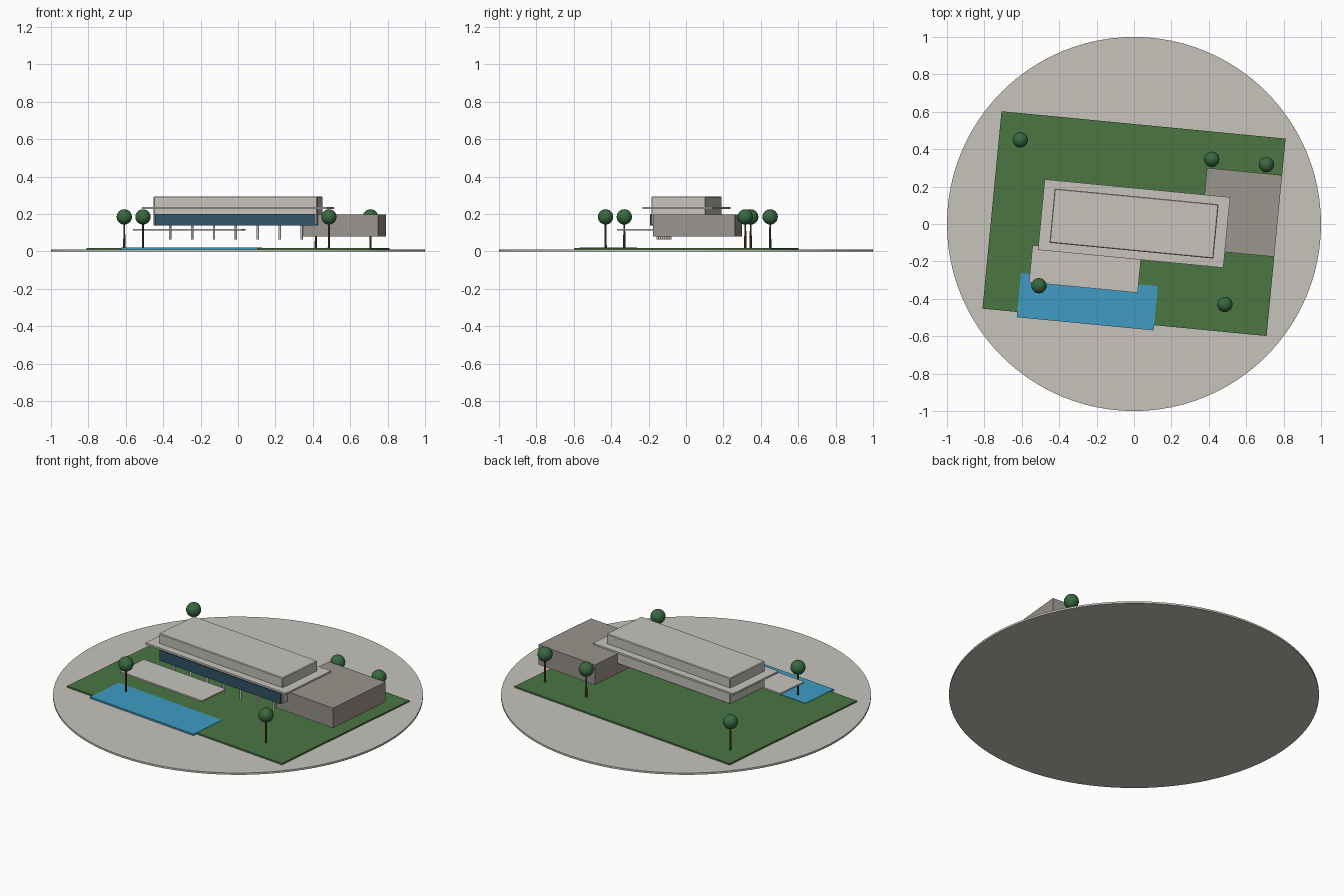
import bpy, math
from mathutils import Matrix

if "Cube" in bpy.data.objects:
    bpy.data.objects.remove(bpy.data.objects["Cube"])

TURN = Matrix.Rotation(math.radians(-5.5), 4, 'Z')  # house and lot are slightly turned


def material(name, rgb):
    m = bpy.data.materials.new(name)
    m.diffuse_color = (*rgb, 1)
    m.use_nodes = True
    m.node_tree.nodes["Principled BSDF"].inputs["Base Color"].default_value = m.diffuse_color
    return m


STONE = material("pale_stone", (0.57, 0.55, 0.50))
WALL = material("warm_grey", (0.32, 0.30, 0.27))
GRASS = material("grass", (0.07, 0.18, 0.055))
WATER = material("water", (0.05, 0.33, 0.55))
GLASS = material("dark_glass", (0.03, 0.09, 0.14))
BARK = material("bark", (0.11, 0.06, 0.035))
LEAF = material("leaves", (0.04, 0.14, 0.05))


def finish(name, mat):
    ob = bpy.context.object
    ob.name = name
    ob.data.materials.append(mat)
    return ob


def box(name, x, y, z, mat):
    """Box from (min, max) ranges in the turned house frame."""
    bpy.ops.mesh.primitive_cube_add(size=1)
    ob = finish(name, mat)
    mid = [sum(r) / 2 for r in (x, y, z)]
    size = [r[1] - r[0] for r in (x, y, z)]
    ob.data.transform(Matrix.Diagonal((*size, 1)))
    ob.matrix_world = TURN @ Matrix.Translation(mid)
    return ob


def rod(name, loc, z0, z1, r0, r1, sides, mat):
    bpy.ops.mesh.primitive_cone_add(vertices=sides, radius1=r0, radius2=r1, depth=z1 - z0,
                                    location=(loc[0], loc[1], (z0 + z1) / 2))
    ob = finish(name, mat)
    bpy.ops.object.shade_smooth_by_angle()
    return ob


# Round base, lawn and pool
rod("base_disc", (0, 0), 0, 0.011, 1, 1, 96, STONE)
box("lawn", (-0.763, 0.763), (-0.528, 0.532), (0.011, 0.020), GRASS)
box("pool", (-0.576, 0.159), (-0.556, -0.319), (0.012, 0.022), WATER)

# Main house: long volume with a softened edge, roof overhang and front window band
house = box("main_volume", (-0.440, 0.440), (-0.143, 0.148), (0.139, 0.295), STONE)
bevel = house.modifiers.new("soft_edges", 'BEVEL')
bevel.width = 0.004
bevel.segments = 1
box("roof_overhang", (-0.498, 0.498), (-0.187, 0.192), (0.226, 0.237), STONE)
box("window_band", (-0.430, 0.430), (-0.151, -0.140), (0.139, 0.201), GLASS)

# Row of columns below the front edge
for i in range(7):
    p = TURN @ Matrix.Translation((-0.353 + i * 0.1177, -0.118, 0))
    rod(f"column_{i + 1}", p.translation, 0.064, 0.142, 0.0065, 0.0065, 12, STONE)

# Side wing and terrace slab
box("side_wing", (0.360, 0.763), (-0.103, 0.336), (0.080, 0.199), WALL)
box("terrace", (-0.529, 0.055), (-0.364, -0.165), (0.112, 0.121), STONE)

# Trees
TREES = [(-0.608, 0.45), (-0.508, -0.33), (0.486, -0.43), (0.416, 0.346), (0.708, 0.317)]
for i, (x, y) in enumerate(TREES, 1):
    rod(f"trunk_{i}", (x, y), 0.019, 0.155, 0.0065, 0.0045, 10, BARK)
    bpy.ops.mesh.primitive_uv_sphere_add(segments=20, ring_count=12, radius=0.041,
                                         location=(x, y, 0.185))
    finish(f"crown_{i}", LEAF)
    bpy.ops.object.shade_smooth()
